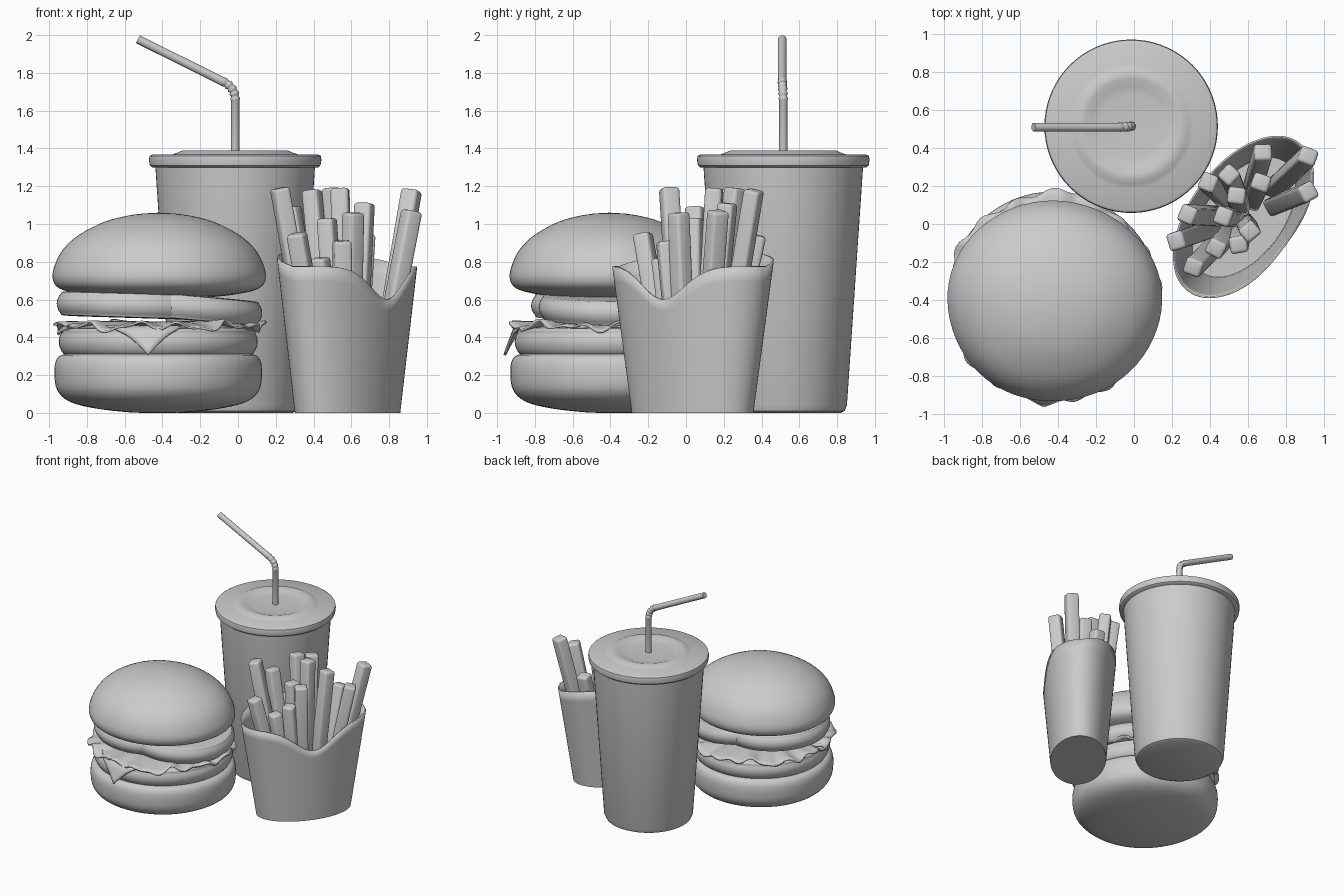
import bpy, bmesh, math, random
from mathutils import Vector

if "Cube" in bpy.data.objects:
    bpy.data.objects.remove(bpy.data.objects["Cube"])

random.seed(4)


def finish(name, bm, angle=40):
    bmesh.ops.recalc_face_normals(bm, faces=bm.faces)
    me = bpy.data.meshes.new(name)
    bm.to_mesh(me)
    bm.free()
    ob = bpy.data.objects.new(name, me)
    bpy.context.collection.objects.link(ob)
    smooth(ob, angle)
    return ob


def smooth(ob, angle=40):
    bpy.ops.object.select_all(action='DESELECT')
    ob.select_set(True)
    bpy.context.view_layer.objects.active = ob
    bpy.ops.object.shade_smooth_by_angle(angle=math.radians(angle))


def rounded(pts, n=4):
    """Catmull-Rom refinement of a profile."""
    out = []
    p = [Vector(q) for q in pts]
    for i in range(len(p) - 1):
        a, b, c, d = p[max(i - 1, 0)], p[i], p[i + 1], p[min(i + 2, len(p) - 1)]
        for k in range(n):
            t = k / n
            q = 0.5 * (2 * b + (c - a) * t + (2 * a - 5 * b + 4 * c - d) * t * t
                       + (3 * b - a - 3 * c + d) * t ** 3)
            out.append((max(q.x, 0), q.y))
    return out + [tuple(pts[-1])]


def lathe(name, profile, loc=(0, 0, 0), segs=64, sy=1.0, wob=0.0, angle=40):
    bm = bmesh.new()
    rings = []
    for r, z in profile:
        if r < 1e-4:
            rings.append([bm.verts.new((0, 0, z))] * segs)
            continue
        ring = []
        for i in range(segs):
            a = math.tau * i / segs
            k = r * (1 + wob * math.sin(3 * a + 1) + 0.5 * wob * math.sin(5 * a))
            ring.append(bm.verts.new((k * math.cos(a), sy * k * math.sin(a), z)))
        rings.append(ring)
    for lo, hi in zip(rings, rings[1:]):
        for i in range(segs):
            j = (i + 1) % segs
            vs = list(dict.fromkeys((lo[i], lo[j], hi[j], hi[i])))
            if len(vs) > 2:
                bm.faces.new(vs)
    ob = finish(name, bm, angle)
    ob.location = loc
    return ob


# Drink cup and lid
CX, CY = -0.015, 0.515
lathe("cup", [(0, 0), (0.305, 0), (0.325, 0.01), (0.337, 0.04), (0.423, 1.31), (0, 1.31)], (CX, CY, 0), 72)
lathe("cup_lid", [(0, 1.30), (0.44, 1.30), (0.452, 1.31), (0.457, 1.34), (0.453, 1.36), (0.44, 1.367),
                  (0.33, 1.369), (0.305, 1.378), (0.28, 1.389), (0.25, 1.389), (0.21, 1.375), (0.17, 1.37),
                  (0, 1.37)], (CX, CY, 0), 72)

# Straw with a corrugated bend
cu = bpy.data.curves.new("straw", 'CURVE')
cu.dimensions = '3D'
cu.bevel_depth = 0.023
cu.bevel_resolution = 5
cu.use_fill_caps = True
path = [(CX, CY, 1.33, 1), (CX, CY, 1.655, 1)]
for i in range(17):
    a = math.radians(63) * i / 16
    path.append((CX - 0.1 * (1 - math.cos(a)), CY - 0.005 * i / 16, 1.66 + 0.1 * math.sin(a),
                 1.1 if i % 4 < 2 else 0.88))
path += [(CX - 0.075, 0.51, 1.759, 1), (-0.53, 0.51, 1.978, 1)]
sp = cu.splines.new('POLY')
sp.points.add(len(path) - 1)
for p, (x, y, z, r) in zip(sp.points, path):
    p.co, p.radius = (x, y, z, 1), r
straw = bpy.data.objects.new("straw", cu)
bpy.context.collection.objects.link(straw)
bpy.ops.object.select_all(action='DESELECT')
straw.select_set(True)
bpy.context.view_layer.objects.active = straw
bpy.ops.object.convert(target='MESH')
smooth(straw, 50)

# Burger buns and patty
BX, BY = -0.425, -0.38
lathe("bottom_bun", rounded([(0, 0), (0.15, 0.003), (0.34, 0.025), (0.47, 0.06), (0.535, 0.12), (0.55, 0.21),
                             (0.54, 0.28), (0.50, 0.31), (0.40, 0.315), (0, 0.31)]),
      (BX, BY, 0), wob=0.006, angle=80)
lathe("patty", rounded([(0, 0.29), (0.40, 0.29), (0.49, 0.305), (0.525, 0.36), (0.515, 0.42), (0.46, 0.45),
                        (0, 0.455)]), (BX, BY, 0), wob=0.006, angle=80)
lathe("top_bun", rounded([(0, 0.61), (0.25, 0.612), (0.42, 0.63), (0.53, 0.66), (0.565, 0.715), (0.55, 0.79),
                          (0.505, 0.87), (0.42, 0.945), (0.28, 1.015), (0.13, 1.05), (0, 1.06)]),
      (-0.42, -0.405, 0), sy=0.935, wob=0.006, angle=80)

# Tomato slices, overlapping and slightly tilted
slice_profile = rounded([(0, -0.065), (0.35, -0.065), (0.40, -0.05), (0.42, 0), (0.40, 0.05), (0.35, 0.065),
                         (0, 0.065)])
for name, loc, tilt in (("tomato_left", (-0.54, -0.40, 0.568), 0.03),
                        ("tomato_right", (-0.29, -0.36, 0.56), 0.09)):
    lathe(name, slice_profile, loc, angle=80).rotation_euler = (0, tilt, 0)

# Ruffled lettuce leaf
bm = bmesh.new()
N, M = 160, 8
rings = []
for k in range(M + 1):
    f = k / M
    ring = []
    for i in range(N):
        a = math.tau * i / N
        w = 0.5 * math.sin(13 * a) + 0.35 * math.sin(22 * a + 1.3) + 0.3 * math.sin(7 * a + 0.4)
        r = 0.25 + f * (0.30 + 0.014 * math.sin(5 * a + 1) + 0.013 * math.sin(17 * a))
        ring.append(bm.verts.new((BX + r * math.cos(a), BY + r * math.sin(a),
                                  0.485 + 0.032 * w * f * f - 0.02 * f * f)))
    rings.append(ring)
for lo, hi in zip(rings, rings[1:]):
    for i in range(N):
        j = (i + 1) % N
        bm.faces.new((lo[i], lo[j], hi[j], hi[i]))
leaf = finish("lettuce", bm, 80)
leaf.modifiers.new("thickness", 'SOLIDIFY').thickness = 0.012

# Cheese slice whose front corner folds over the patty
bm = bmesh.new()
bmesh.ops.create_grid(bm, x_segments=28, y_segments=28, size=0.51 / math.sqrt(2))
turn = math.radians(42)
for v in bm.verts:
    x = v.co.x * math.cos(turn) - v.co.y * math.sin(turn) - 0.03
    y = v.co.x * math.sin(turn) + v.co.y * math.cos(turn) - 0.145
    r = math.hypot(x, y)
    over = max(0, r - 0.51)
    k = (0.51 + over * 0.5) / r if over else 1
    if over:
        k = (0.53 + over * 0.4) / r if over > 0.02 else (0.51 + over * 1.4) / r
    v.co = (BX + x * k, BY + y * k, 0.462 - over * 1.05)
finish("cheese", bm, 40).modifiers.new("thickness", 'SOLIDIFY').thickness = 0.014

# Fries box: oval tapered sleeve with a dipped front rim
FX, FY = 0.58, 0.035
long_axis, short_axis = Vector((0.6, 0.8, 0)), Vector((0.8, -0.6, 0))
bm = bmesh.new()
N, M = 80, 10
rings = []
for k in range(M + 1):
    ring = []
    for i in range(N):
        t = math.tau * i / N
        d = t if t < math.pi else t - math.tau
        top = 0.775 - 0.175 * math.exp(-(d / 0.42) ** 2) + 0.08 * max(0, -math.cos(t))
        z = top * k / M
        s = 0.755 + 0.245 * z / 0.78
        p = long_axis * (0.49 * s * math.sin(t)) + short_axis * (0.28 * s * math.cos(t))
        ring.append(bm.verts.new((FX + p.x, FY + p.y, z)))
    rings.append(ring)
for lo, hi in zip(rings, rings[1:]):
    for i in range(N):
        j = (i + 1) % N
        bm.faces.new((lo[i], lo[j], hi[j], hi[i]))
bm.faces.new(rings[0])
box = finish("fries_box", bm, 40)
box.modifiers.new("thickness", 'SOLIDIFY').thickness = 0.01

# Fries, fanning out from the box
tips = [(0.68, 0.38, 0.94), (0.92, 0.36, 1.18), (0.92, 0.17, 1.07), (0.39, 0.22, 1.18), (0.50, 0.26, 1.19),
        (0.67, 0.22, 1.11), (0.54, 0.15, 1.19), (0.28, 0.05, 1.09), (0.47, 0.04, 1.03), (0.61, -0.04, 1.06),
        (0.22, -0.09, 1.19), (0.43, -0.13, 0.82), (0.55, -0.11, 0.91), (0.31, -0.23, 0.95)]
for i, tip in enumerate(tips):
    tip = Vector(tip)
    base = Vector((FX + (tip.x - FX) * 0.45, FY + (tip.y - FY) * 0.45, 0.1))
    bm = bmesh.new()
    bmesh.ops.create_cube(bm, size=1)
    for v in bm.verts:
        v.co = (v.co.x * 0.095, v.co.y * 0.09, v.co.z * (tip - base).length)
    bmesh.ops.bevel(bm, geom=bm.edges[:], offset=0.018, segments=3, affect='EDGES', profile=0.5)
    fry = finish(f"fry_{i + 1}", bm, 40)
    fry.location = (tip + base) / 2
    fry.rotation_mode = 'QUATERNION'
    fry.rotation_quaternion = (tip - base).to_track_quat('Z', 'Y')
    fry.rotation_quaternion = fry.rotation_quaternion @ Vector((0, 1, 0)).rotation_difference(
        Vector((random.uniform(-0.6, 0.6), 1, 0)))
